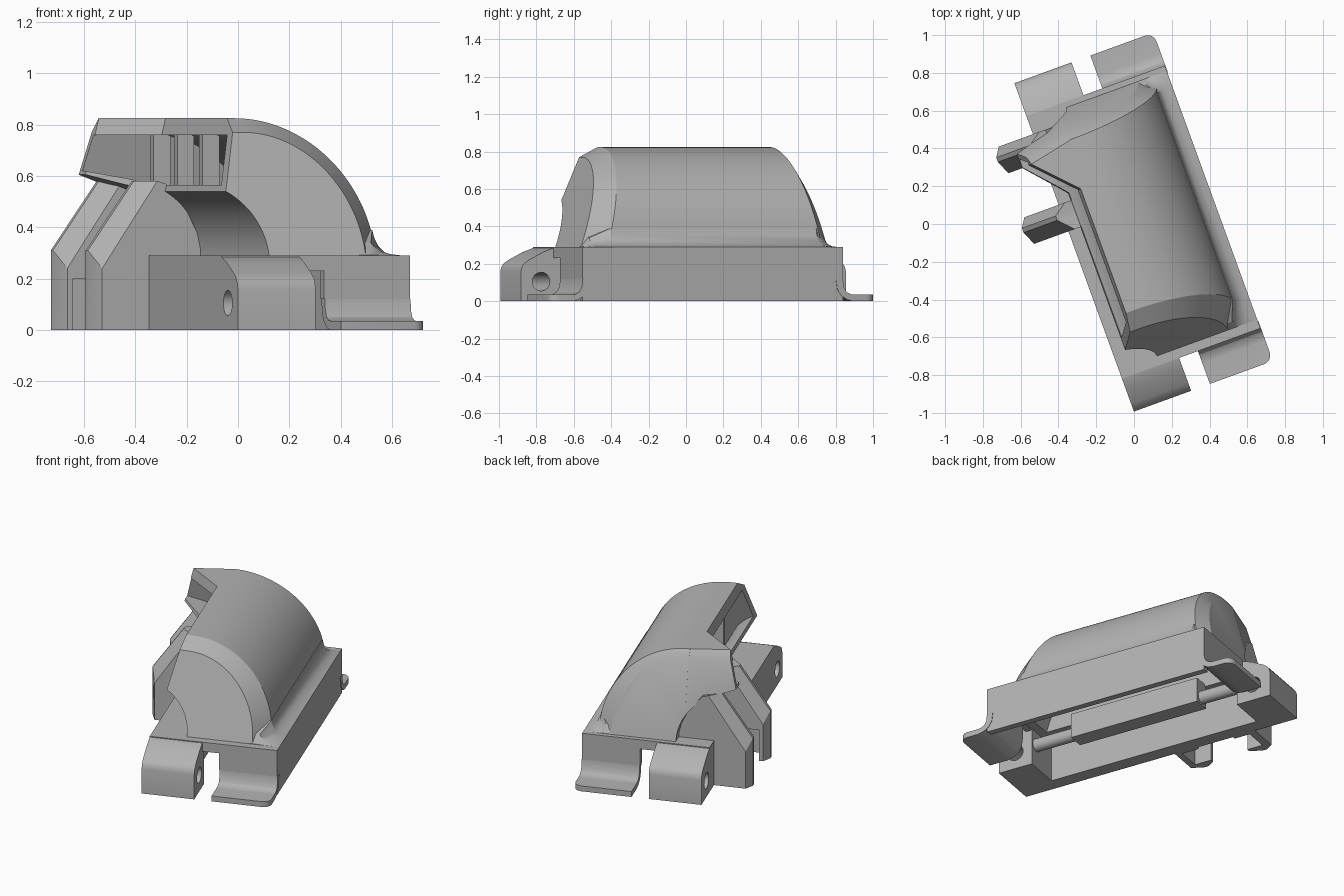
import bpy, bmesh
from math import sin, cos, radians

old = bpy.data.objects.get("Cube")
if old:
    bpy.data.objects.remove(old)

grey = bpy.data.materials.new("plain grey")
grey.use_nodes = True
shade = (0.45, 0.45, 0.45, 1)
grey.diffuse_color = shade
grey.node_tree.nodes["Principled BSDF"].inputs["Base Color"].default_value = shade
parts = []


def loft(name, rings, part=True, round_corner=False):
    """Join matching rings of points into a closed solid."""
    bm = bmesh.new()
    loops = [[bm.verts.new(p) for p in ring] for ring in rings]
    n = len(loops[0])
    for a, b in zip(loops, loops[1:]):
        for i in range(n):
            j = (i + 1) % n
            bm.faces.new((a[i], a[j], b[j], b[i]))
    bm.faces.new(loops[0])
    bm.faces.new(loops[-1])
    if round_corner:
        edges = [e for e in bm.edges if all(v.co.x > 0.43 and abs(v.co.y) > 0.92 for v in e.verts)]
        bmesh.ops.bevel(bm, geom=edges, offset=0.05, segments=6, profile=0.5, affect='EDGES')
    bmesh.ops.recalc_face_normals(bm, faces=bm.faces)
    mesh = bpy.data.meshes.new(name)
    bm.to_mesh(mesh)
    bm.free()
    ob = bpy.data.objects.new(name, mesh)
    bpy.context.collection.objects.link(ob)
    if part:
        mesh.materials.append(grey)
        parts.append(ob)
    else:
        ob.hide_render = True
    return ob


def along_y(name, profile, y0, y1, part=True):
    return loft(name, [[(x, y, z) for x, z in profile] for y in (y0, y1)], part)


def along_x(name, profile, x0, x1, part=True, **kw):
    return loft(name, [[(x, y, z) for y, z in profile] for x in (x0, x1)], part, **kw)


def box(name, x0, x1, y0, y1, z0, z1, part=True):
    return along_y(name, [(x0, z0), (x1, z0), (x1, z1), (x0, z1)], y0, y1, part)


def arc(cx, cz, rx, a0, a1, n=28, rz=None):
    angles = [radians(a0 + (a1 - a0) * i / n) for i in range(n + 1)]
    return [(cx + rx * cos(a), cz + (rz or rx) * sin(a)) for a in angles]


def cut(ob, *cutters):
    for c in cutters:
        m = ob.modifiers.new("cut", 'BOOLEAN')
        m.operation = 'DIFFERENCE'
        m.solver = 'EXACT'
        m.object = c
        bpy.context.view_layer.objects.active = ob
        bpy.ops.object.modifier_apply(modifier=m.name)


# Hood: quarter-round shell with leaning, chamfered ends
FLOOR = 0.29


def lean(profile, sign, y, slope):
    return [(x, sign * (y - slope * (z - FLOOR)), z) for x, z in profile]


def dome(rx, rz):
    return [(-0.5, FLOOR), (-0.5, FLOOR + rz)] + arc(-0.17, FLOOR, rx, 90, 0, rz=rz)


hood = loft("hood", [lean(dome(0.445, 0.48), -1, 0.69, 0.35), lean(dome(0.53, 0.535), -1, 0.57, 0.28),
                     lean(dome(0.53, 0.535), 1, 0.65, 0.2), lean(dome(0.445, 0.48), 1, 0.71, 0.26)])

# Base frame and the concave strip joining it to the hood
base = box("base_frame", -0.34, 0.44, -0.74, 0.74, 0, FLOOR)


def fillet_ring(y, width, height):
    pts = [(0.11, -0.01), (0.11, 0.10), (0.087, 0.10), (0.077, 0.065), (0.06, 0.035),
           (0.035, 0.012), (0, 0), (0, -0.01)]
    return [(0.44 - x * width, y, FLOOR + z * height) for x, z in pts]


loft("hood_fillet", [fillet_ring(-0.69, 1.75, 0.03), fillet_ring(-0.655, 1.5, 0.5),
                     fillet_ring(-0.55, 1, 1), fillet_ring(0.62, 1, 1),
                     fillet_ring(0.68, 1.5, 0.5), fillet_ring(0.71, 1.75, 0.03)])

# Cutters: hood cavity, round recess, open front rim, turned tip, base hollow
cavity_profile = ([(-0.8, 0.70), (-0.8, 0.76)] + arc(-0.17, FLOOR, 0.45, 90, 0, rz=0.47)
                  + [(0.28, 0.2), (-0.10, 0.2)] + arc(-0.41, FLOOR, 0.31, 0, 76))
cavity = loft("cavity_cutter", [lean(cavity_profile, -1, 0.63, 0.35),
                                lean(cavity_profile, 1, 0.61, 0.22)], False)
recess = along_y("recess_cutter", [(-0.9, 0.2), (-0.125, 0.2)] + arc(-0.41, FLOOR, 0.285, 0, 76)
                 + [(-0.5, 0.62), (-0.9, 0.74)], -1, 1, False)
rim_plan = [(-0.2, -1.2), (-0.2, 0.28), (-0.40, 0.49), (-0.40, 1.2), (-1.5, 1.2), (-1.5, -1.2)]
rim = loft("rim_cutter", [[(x + (z - 0.83) * 0.25, y, z) for x, y in rim_plan]
                          for z in (0.1, 1.0)], False)
tip_plan = [(-0.17, 0.71), (-0.60, 0.621), (-0.60, 1.5), (-0.17, 1.5)]
tip = loft("tip_cutter", [[(x, y - shift, z) for x, y in tip_plan] for z, shift in
                          ((0.20, -0.023), (0.77, 0.125), (0.825, 0.17), (1.0, 0.33))], False)
hollow = box("hollow_cutter", -0.25, 0.40, -0.70, 0.70, -0.1, 0.24, False)
cut(hood, cavity, recess, rim, tip)
cut(base, hollow, cavity)

# Both ends: notch in the wall, drilled lug, and foot flange bent out of the wall
cutters = [cavity, recess, rim, tip, hollow]
for s, side in ((-1, "front"), (1, "back")):
    notch = box("notch_cutter", -0.018, 0.085, s * 0.6, s * 0.9, -0.1, 0.23, False)
    gap = box("bend_cutter", 0.07, 0.40, s * 0.6, s * 0.9, -0.1, 0.12, False)
    cut(base, notch, gap)
    lug_profile = [(0.70, 0), (0.70, FLOOR), (0.73, 0.288), (0.80, 0.262), (0.88, 0.22),
                   (0.905, 0.203), (0.918, 0.185), (0.925, 0.16), (0.925, 0)]
    lug = along_x(side + "_lug", [(s * y, z) for y, z in lug_profile], -0.34, -0.018)
    hole = along_x("hole_cutter", arc(s * 0.81, 0.105, 0.05, 0, 345, 23), -0.6, 0.1, False)
    cut(lug, hole)
    foot = [(0.70, 0.12), (0.74, 0.12), (0.745, 0.075), (0.76, 0.05), (0.785, 0.037),
            (0.81, 0.035), (0.925, 0.035), (0.925, 0), (0.80, 0), (0.765, 0.008),
            (0.73, 0.03), (0.708, 0.065)]
    along_x(side + "_foot_flange", [(s * y, z) for y, z in foot], 0.088, 0.443, round_corner=True)
    cutters += [notch, gap, hole]


# Two bent arms with pointed outer edges
def arm_slice(y, d):
    pts = [(-0.565 + 0.032 * d, 0), (-0.565 + 0.032 * d, 0.31 - 0.07 * d), (-0.375 + 0.07 * d, 0.58),
           (-0.27, 0.57), (-0.19, 0.48), (-0.14, 0.38), (-0.12, FLOOR), (-0.30, 0.28), (-0.30, 0)]
    return [(x, y, z) for x, z in pts]


# Each arm has a pocket on the side that faces the other arm
for name, y, p0, p1 in (("near_arm", 0.09, 0.13, 0.30), ("far_arm", 0.488, 0.40, 0.59)):
    arm = loft(name, [arm_slice(y, 1), arm_slice(y + 0.075, 0), arm_slice(y + 0.1, 0),
                      arm_slice(y + 0.15, 1)])
    pocket = box("pocket_cutter", -0.51, -0.36, p0, p1, -0.1, 0.2, False)
    cut(arm, pocket)
    cutters.append(pocket)

# Ribs inside the hood opening
for i, y in enumerate((-0.12, 0.17, 0.44)):
    box("window_rib_%d" % (i + 1), -0.20, -0.13, y - 0.02, y + 0.02, 0.50, 0.77)

# Inner beam and rod under the hood
box("inner_beam", -0.12, -0.015, -0.43, 0.43, 0.10, 0.26)
along_y("inner_rod", arc(-0.07, 0.15, 0.04, 0, 345, 23), -0.71, 0.71)

for c in cutters:
    bpy.data.objects.remove(c)

# Shade, then turn the whole assembly to its resting angle
turn = radians(20)
bpy.ops.object.select_all(action='DESELECT')
for ob in parts:
    ob.rotation_euler.z = turn
    ob.location = (0.008 * sin(turn), -0.008 * cos(turn), 0)
    ob.select_set(True)
bpy.context.view_layer.objects.active = hood
bpy.ops.object.shade_smooth_by_angle(angle=radians(25))
